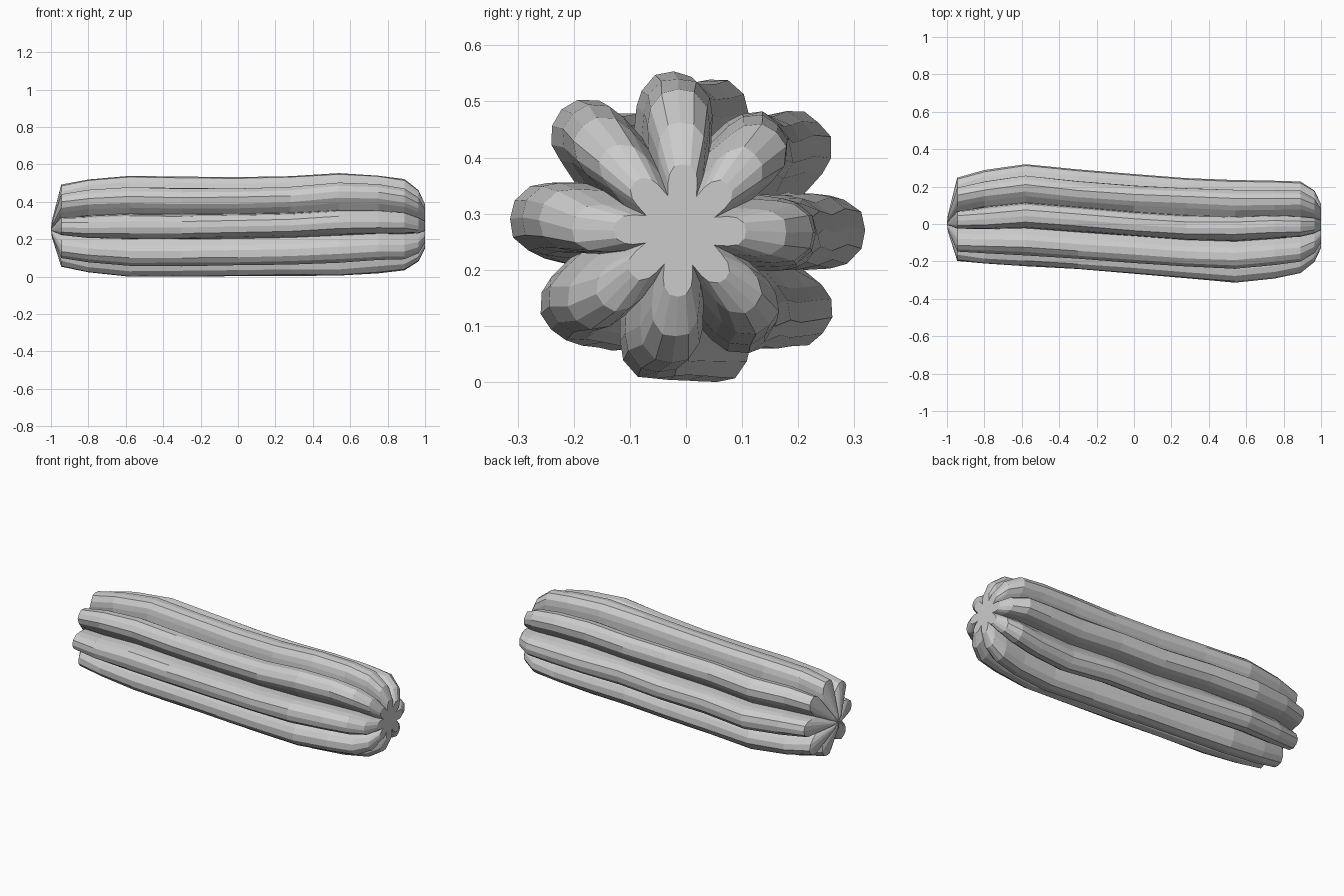
import bpy, bmesh, random
from math import cos, sin, radians

if "Cube" in bpy.data.objects:
    bpy.data.objects.remove(bpy.data.objects["Cube"])

random.seed(4)
LOBES = 8

# One rounded ridge: (angle offset, blend from groove 0 to crest 1)
RIDGE = [(-22.5, 0.0), (-17, 0.45), (-13, 0.75), (-6, 0.97),
         (1, 1.0), (8, 0.95), (14, 0.7), (17.5, 0.42)]

# Stations: x, centre y, centre z, crest radius, groove radius, twist in degrees
STATIONS = [
    (-0.995, 0.005, 0.265, 0.045, 0.012, 1),
    (-0.945, 0.025, 0.283, 0.222, 0.110, 1),
    (-0.80, 0.038, 0.282, 0.250, 0.158, 1),
    (-0.58, 0.047, 0.280, 0.272, 0.178, 0),
    (-0.30, 0.025, 0.279, 0.268, 0.172, 0),
    (0.00, 0.000, 0.278, 0.266, 0.170, -1),
    (0.28, -0.022, 0.282, 0.268, 0.172, -2),
    (0.54, -0.040, 0.288, 0.275, 0.176, -4),
    (0.75, -0.030, 0.290, 0.263, 0.165, -4),
    (0.89, -0.018, 0.288, 0.245, 0.145, -3),
    (0.965, -0.012, 0.282, 0.192, 0.105, -2),
    (1.00, -0.010, 0.280, 0.118, 0.066, -2),
]

bm = bmesh.new()
rings = []
for x, cy, cz, crest, groove, twist in STATIONS:
    ring = []
    for k in range(LOBES):
        wobble = random.uniform(-1.2, 1.2)
        for off, t in RIDGE:
            a = radians(k * 360 / LOBES + off + twist + wobble)
            r = groove + (crest - groove) * t
            r *= 1 + random.uniform(-0.012, 0.004)
            ring.append(bm.verts.new((x, cy + r * cos(a), cz + r * sin(a))))
    rings.append(ring)

# Ridged skin between the stations
n = len(rings[0])
for a, b in zip(rings, rings[1:]):
    for i in range(n):
        j = (i + 1) % n
        bm.faces.new((a[i], a[j], b[j], b[i]))

# Pinched left end and flat star right end
for ring, x, y, z in ((rings[0], -1.0, 0.005, 0.265), (rings[-1], 1.0, -0.01, 0.28)):
    tip = bm.verts.new((x, y, z))
    for i in range(n):
        bm.faces.new((ring[i], ring[(i + 1) % n], tip))

# Rest on the floor
low = min(v.co.z for v in bm.verts)
bmesh.ops.translate(bm, verts=bm.verts, vec=(0, 0, -low))
bmesh.ops.recalc_face_normals(bm, faces=bm.faces)
mesh = bpy.data.meshes.new("ridged_pastry_stick")
bm.to_mesh(mesh)
bm.free()
stick = bpy.data.objects.new("ridged_pastry_stick", mesh)
bpy.context.collection.objects.link(stick)
